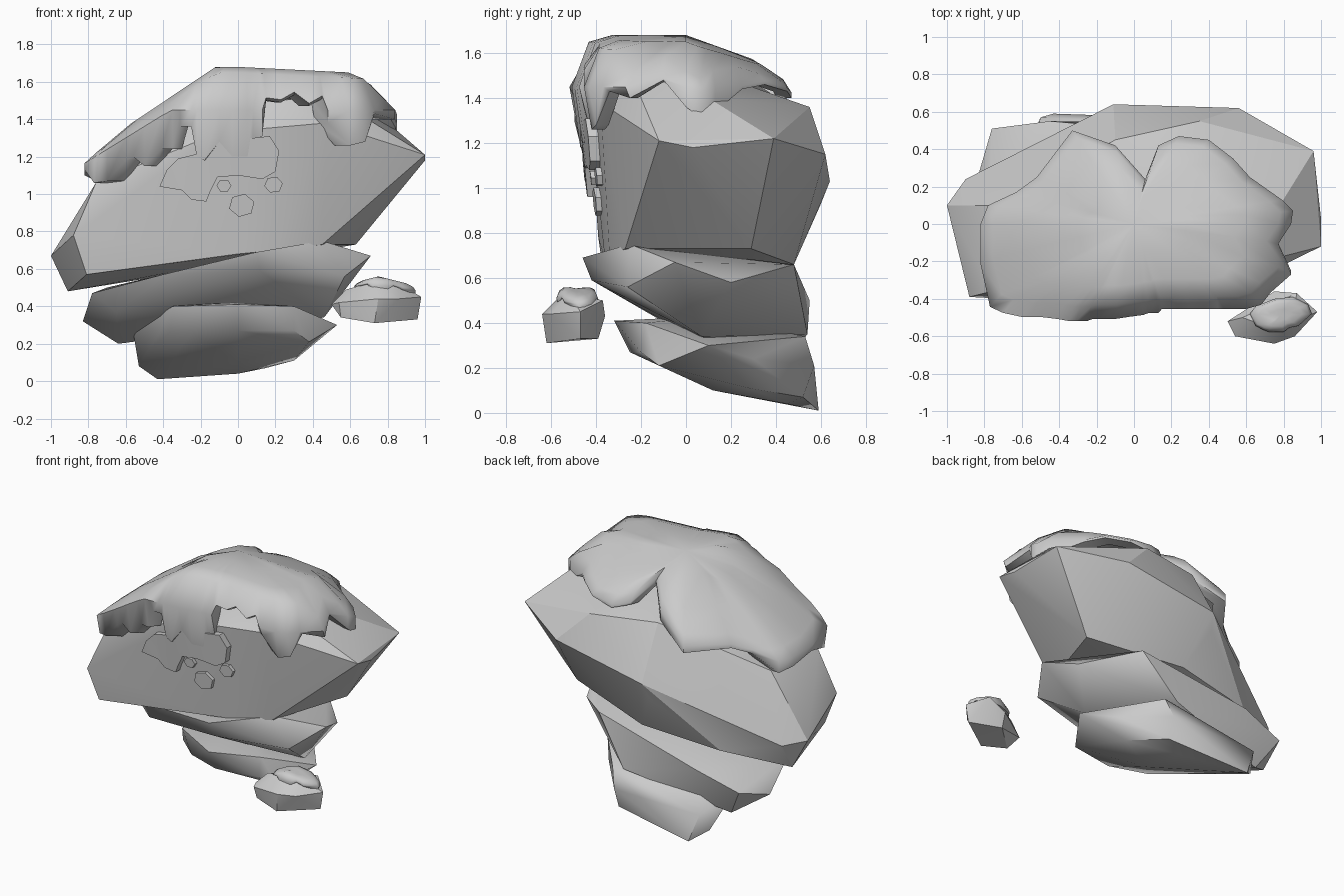
import bpy, bmesh, math
from mathutils import Vector
from mathutils.bvhtree import BVHTree

cube = bpy.data.objects.get("Cube")
if cube:
    bpy.data.objects.remove(cube, do_unlink=True)

stone = bpy.data.materials.new("stone_grey")
stone.use_nodes = True
GREY = (0.6, 0.6, 0.6, 1)
stone.diffuse_color = GREY
stone.node_tree.nodes["Principled BSDF"].inputs["Base Color"].default_value = GREY


def finish(bm, name, angle):
    """Turn a bmesh into a shaded object."""
    bmesh.ops.recalc_face_normals(bm, faces=bm.faces[:])
    mesh = bpy.data.meshes.new(name)
    bm.to_mesh(mesh)
    mesh.materials.append(stone)
    obj = bpy.data.objects.new(name, mesh)
    bpy.context.collection.objects.link(obj)
    bpy.ops.object.select_all(action='DESELECT')
    obj.select_set(True)
    bpy.context.view_layer.objects.active = obj
    bpy.ops.object.shade_smooth_by_angle(angle=math.radians(angle))
    return obj


def rock(name, points, angle=24):
    """Faceted boulder: hull around its corner points."""
    bm = bmesh.new()
    for p in points:
        bm.verts.new(p)
    res = bmesh.ops.convex_hull(bm, input=bm.verts[:])
    loose = {g for g in res["geom_interior"] + res["geom_unused"]
             if isinstance(g, bmesh.types.BMVert) and g.is_valid}
    bmesh.ops.delete(bm, geom=list(loose), context='VERTS')
    bmesh.ops.dissolve_limit(bm, angle_limit=math.radians(3),
                             verts=bm.verts[:], edges=bm.edges[:])
    tree = BVHTree.FromBMesh(bm)
    finish(bm, name, angle)
    return tree


def cap(name, edge, centre, height, drop, bulge_z, angle=60):
    """Draped cover: ragged hem lofted in rings up to the crown."""
    centre = Vector(centre)
    rings = [[], [], [], [], [], []]
    bm = bmesh.new()
    for p in edge:
        p = Vector(p)
        d = p - centre

        def at(scale):
            return centre.x + d.x * scale, centre.y + d.y * scale
        x, y = at(0.92)
        top = max(height(x, y) - drop, p.z + drop)
        mid_z = max(p.z + drop / 2, min(bulge_z, top - 2 * drop))
        bulge = 1.08 if d.y < 0 else 1.0
        loft = [(*at(0.86), p.z), tuple(p),
                (centre.x + d.x, centre.y + d.y * bulge, mid_z), (x, y, top)]
        for s in (0.7, 0.35):
            x, y = at(s)
            loft.append((x, y, height(x, y)))
        for ring, co in zip(rings, loft):
            ring.append(bm.verts.new(co))
    n = len(edge)
    for low, high in zip(rings, rings[1:]):
        for i in range(n):
            j = (i + 1) % n
            bm.faces.new((low[i], low[j], high[j], high[i]))
    crown = bm.verts.new((centre.x, centre.y, height(centre.x, centre.y)))
    for i in range(n):
        bm.faces.new((rings[-1][i], rings[-1][(i + 1) % n], crown))
    finish(bm, name, angle)


def plate(name, outline, tree, thick):
    """Flat patch laid on the front of a rock."""
    bm = bmesh.new()
    back, front = [], []
    for x, z in outline:
        hit = tree.ray_cast(Vector((x, -2, z)), Vector((0, 1, 0)))[0]
        y = hit.y if hit else -0.4
        back.append(bm.verts.new((x, y + 0.03, z)))
        front.append(bm.verts.new((x, y - thick, z)))
    n = len(outline)
    bm.faces.new(front)
    bm.faces.new(back)
    for i in range(n):
        j = (i + 1) % n
        bm.faces.new((front[i], front[j], back[j], back[i]))
    bmesh.ops.triangulate(bm, faces=[f for f in bm.faces if len(f.verts) > 4])
    finish(bm, name, 30)


# Large upper boulder
boulder = rock("upper_boulder", [
    (-1, .1, .67), (-.91, .14, .48), (-.88, -.39, .78), (-.81, -.36, .57),
    (0, -.36, .68), (.2, -.34, .7), (.45, -.27, .73), (.63, .29, .73),
    (0, .48, .66), (1, -.12, 1.21), (1, .03, 1.18), (.96, .39, 1.22),
    (.56, .62, 1.15), (-.11, .64, 1.03), (-.13, .6, .93), (-.55, .41, .6),
    (-.9, .24, .66), (-.76, -.36, 1.06), (-.1, -.43, 1.33), (.47, -.38, 1.38),
    (.35, .55, 1.36), (.78, .1, 1.4), (-.1, .45, 1.38), (-.72, .1, 1.08),
    (.2, -.32, 1.5), (.5, -.25, 1.52), (.2, .15, 1.5), (-.1, -.25, 1.5)])

# Two slabs below it, leaning toward the back
rock("middle_slab", [
    (-.83, .27, .32), (-.64, .42, .2), (-.76, .51, .4), (-.45, .55, .5),
    (-.78, 0, .47), (-.65, -.04, .37), (-.4, -.24, .57), (.1, -.46, .69),
    (.12, -.42, .59), (.45, -.25, .75), (.71, -.05, .67), (.57, -.26, .56),
    (.62, .2, .58), (.33, .48, .66), (.1, .54, .35), (.46, .07, .34),
    (-.1, .06, .32), (-.7, .3, .5)], 42)
rock("base_slab", [
    (-.43, .59, .01), (-.53, .5, .08), (-.56, .28, .26), (-.5, .57, .2),
    (0, .45, .04), (0, .12, .1), (.3, .28, .11), (.15, .52, .07),
    (-.42, 0, .26), (-.25, -.15, .26), (0, -.25, .27), (.3, -.2, .27),
    (.38, -.12, .21), (.53, .1, .3), (.38, .3, .24), (.19, .53, .34),
    (.15, .57, .21), (0, -.32, .41), (-.35, -.11, .4), (.3, -.18, .4),
    (-.05, .1, .43), (-.4, .4, .36)], 42)

# Small stone beside the stack
rock("small_stone", [
    (.5, -.52, .41), (.54, -.6, .42), (.55, -.58, .34), (.73, -.62, .31),
    (.75, -.64, .44), (.86, -.6, .44), (.96, -.47, .33), (.98, -.47, .45),
    (.87, -.37, .5), (.75, -.36, .43), (.75, -.39, .33), (.58, -.5, .49),
    (.72, -.55, .53), (.85, -.52, .53)])


def crown_height(x, y):
    left = 0.67 * min(x + 0.12, 0)
    right = 1.0 * max(x - 0.68, 0)
    return 1.68 + left - right - 0.05 * max(x, 0) - 0.36 * max(y, 0)


# Ragged cover draped over the boulder
cap("boulder_cover", [
    (-.82, -.2, 1.13), (-.77, -.41, 1.06), (-.7, -.44, 1.07),
    (-.6, -.46, 1.18), (-.56, -.46, 1.2), (-.5, -.46, 1.15),
    (-.41, -.47, 1.24), (-.35, -.48, 1.24), (-.31, -.48, 1.36),
    (-.25, -.48, 1.36), (-.22, -.47, 1.2), (-.18, -.47, 1.18),
    (-.1, -.47, 1.28), (-.03, -.46, 1.2), (.05, -.45, 1.2),
    (.08, -.44, 1.29), (.13, -.44, 1.31), (.15, -.42, 1.5),
    (.23, -.42, 1.49), (.3, -.42, 1.53), (.38, -.42, 1.47),
    (.45, -.42, 1.51), (.48, -.42, 1.38), (.6, -.42, 1.26),
    (.68, -.4, 1.28), (.73, -.34, 1.43), (.84, -.25, 1.4),
    (.77, -.1, 1.48), (.84, 0, 1.36), (.85, .07, 1.31),
    (.79, .13, 1.34), (.62, .25, 1.44)] + [
    (.53, .35, 1.46), (.4, .45, 1.43), (.24, .47, 1.4), (.13, .42, 1.43),
    (.06, .24, 1.53), (-.1, .42, 1.38), (-.33, .5, 1.25), (-.52, .25, 1.24),
    (-.63, .17, 1.2), (-.78, .1, 1.08), (-.82, 0, 1.1)],
    (0, 0, 0), crown_height, 0.03, 1.45)

# Ragged cover on the small stone
cap("small_stone_cover", [
    (.62, -.48, .5), (.65, -.54, .51), (.69, -.56, .52), (.72, -.57, .48),
    (.8, -.57, .49), (.83, -.55, .51), (.88, -.54, .49), (.95, -.48, .46),
    (.93, -.43, .48), (.85, -.39, .49), (.75, -.4, .49), (.65, -.44, .49)],
    (.78, -.49, 0), lambda x, y: 0.56 - 0.25 * abs(x - 0.75), 0.01, .51)

# Patch and chips on the boulder's front
plate("front_patch", [
    (-.32, 1.19), (-.2, 1.22), (-.1, 1.29), (.08, 1.3), (.17, 1.31),
    (.22, 1.23), (.2, 1.12), (.13, 1.08), (0, 1.1), (-.11, 1.09),
    (-.15, 1.01), (-.17, .96), (-.25, .97), (-.3, 1.02), (-.42, 1.04),
    (-.38, 1.13)], boulder, 0.045)
for i, (cx, cz, r) in enumerate([(-.075, 1.045, .04), (.19, 1.05, .05),
                                 (.02, .94, .07)]):
    ring = [(cx + r * math.cos(a), cz + r * math.sin(a) * 0.9)
            for a in (math.tau * k / 6 + 0.15 * i for k in range(6))]
    plate(f"front_chip_{i + 1}", ring, boulder, 0.025)
